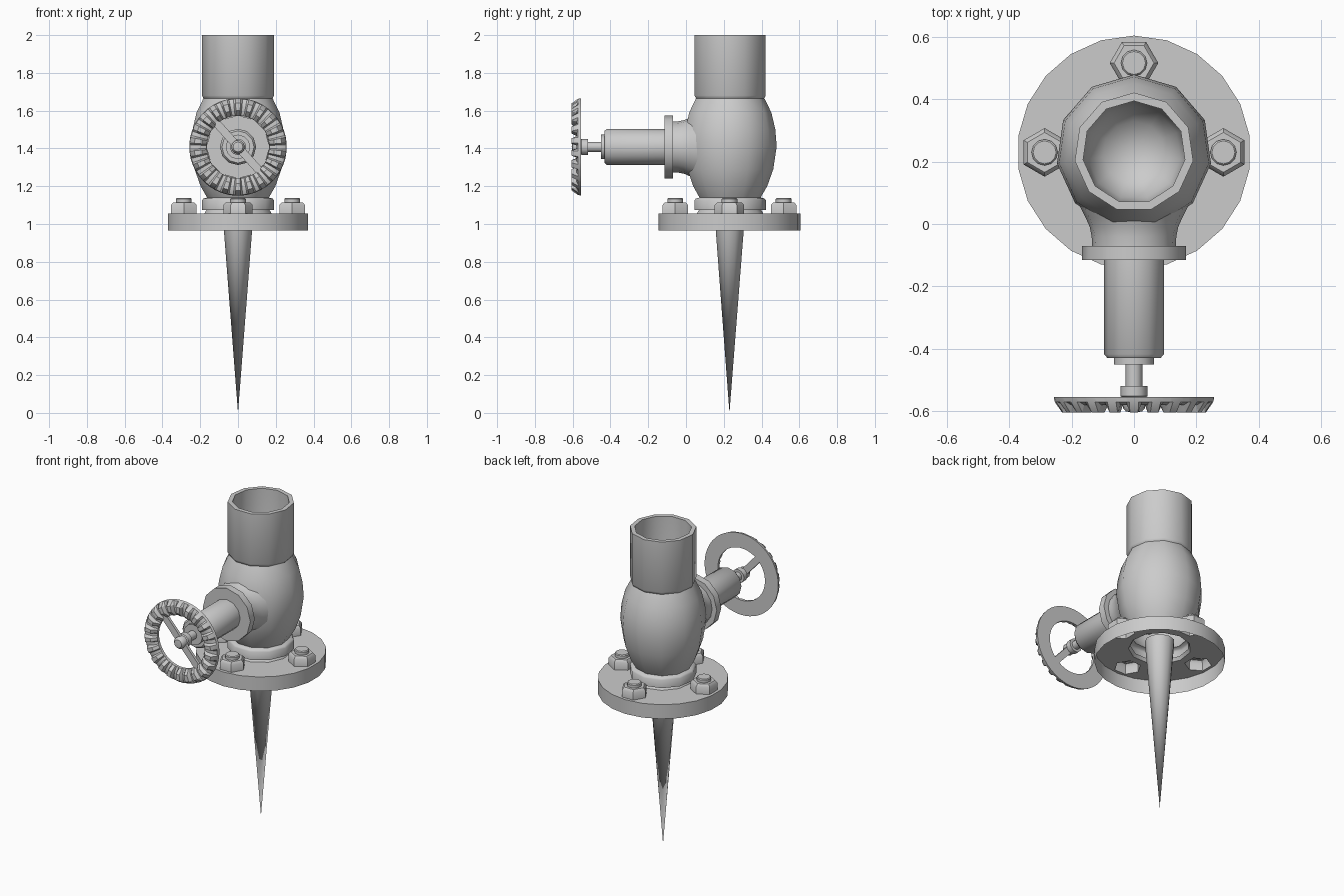
import bpy, bmesh
from math import sin, cos, pi, radians
from mathutils import Matrix, Vector

if "Cube" in bpy.data.objects:
    bpy.data.objects.remove(bpy.data.objects["Cube"])

CY, CZ = 0.23, 1.408   # vertical axis position, stem axis height


def finish(name, bm, angle=40):
    bmesh.ops.remove_doubles(bm, verts=bm.verts, dist=1e-5)
    bmesh.ops.recalc_face_normals(bm, faces=bm.faces)
    me = bpy.data.meshes.new(name)
    bm.to_mesh(me)
    bm.free()
    me.shade_smooth()
    me.set_sharp_from_angle(angle=radians(angle))
    ob = bpy.data.objects.new(name, me)
    bpy.context.collection.objects.link(ob)
    return ob


def bridge(bm, rings, wrap=False):
    n = len(rings[0])
    pairs = list(zip(rings, rings[1:])) + ([(rings[-1], rings[0])] if wrap else [])
    for a, b in pairs:
        for i in range(n):
            j = (i + 1) % n
            bm.faces.new((a[i], a[j], b[j], b[i]))


def lathe(name, profile, n, centre=(0, CY), along_y=False, turn=0.0):
    """Spin (radius, height) points round a vertical axis or round the stem axis."""
    bm = bmesh.new()
    rings = []
    for r, h in profile:
        ring = []
        for i in range(n):
            a = 2 * pi * i / n + turn
            u, v = r * sin(a), r * cos(a)
            p = (u, h, CZ + v) if along_y else (centre[0] + u, centre[1] + v, h)
            ring.append(bm.verts.new(p))
        rings.append(ring)
    bridge(bm, rings)
    return finish(name, bm)


# Valve body, neck ring and outlet pipe
lathe("valve_body", [(0.18, 1.055), (0.168, 1.075), (0.193, 1.075), (0.193, 1.125),
                     (0.185, 1.135), (0.165, 1.14), (0.2, 1.2), (0.232, 1.29),
                     (0.25, 1.41), (0.243, 1.5), (0.222, 1.59), (0.185, 1.665)], 11)
lathe("outlet_pipe", [(0.18, 1.66), (0.187, 1.67), (0.192, 1.68), (0.192, 2.0), (0.165, 2.0),
                      (0.165, 1.68), (0.15, 1.58), (0.1, 1.51), (0, 1.48)], 11)

# Base flange: open underneath, pierced by the body and the four nuts
bolts = [(0.287 * sin(k * pi / 2), CY + 0.287 * cos(k * pi / 2), k * pi / 2) for k in range(4)]
bm = bmesh.new()
top_edges = []


def loop(cx, cy, r, n, turn):
    vs = [bm.verts.new((cx + r * sin(2 * pi * i / n + turn), cy + r * cos(2 * pi * i / n + turn), 1.055))
          for i in range(n)]
    top_edges.extend(bm.edges.new((vs[i], vs[(i + 1) % n])) for i in range(n))
    return vs


outer = loop(0, CY, 0.375, 22, 0)
loop(0, CY, 0.18, 11, 0)
for x, y, a in bolts:
    loop(x, y, 0.078, 6, a + pi / 2)
bmesh.ops.triangle_fill(bm, use_beauty=True, edges=top_edges, normal=Vector((0, 0, 1)))
lower = [bm.verts.new((v.co.x, v.co.y, 0.965)) for v in outer]
bridge(bm, [lower, outer])
finish("base_flange", bm)

# Hex nuts with bolt ends
for k, (x, y, a) in enumerate(bolts):
    lathe(f"nut_{k}", [(0.078, 1.055), (0.078, 1.1), (0.064, 1.115), (0, 1.115)], 6, (x, y), turn=a + pi / 2)
    lathe(f"bolt_end_{k}", [(0.042, 1.11), (0.042, 1.132), (0.037, 1.137), (0, 1.137)], 12, (x, y))

# Ground spike
lathe("spike", [(0, 0.0), (0.086, 1.1), (0, 1.1)], 11)

# Side neck, collar, bonnet and stem
lathe("side_neck", [(0.134, -0.072), (0.136, -0.04), (0.142, -0.01), (0.155, 0.02), (0.175, 0.06)],
      16, along_y=True)
lathe("bonnet_collar", [(0, -0.07), (0.167, -0.07), (0.167, -0.115), (0, -0.115)], 12, along_y=True)
lathe("bonnet", [(0.096, -0.11), (0.096, -0.418), (0.085, -0.431), (0.065, -0.431),
                 (0.065, -0.451), (0, -0.451)], 12, along_y=True)
lathe("stem", [(0.027, -0.45), (0.027, -0.52), (0.043, -0.52), (0.043, -0.553), (0.036, -0.558),
               (0.036, -0.59), (0.026, -0.602), (0, -0.605)], 12, along_y=True)

# Hand wheel rim: flat back, ridged grip in front
bm = bmesh.new()
high = [(0.165, -0.555), (0.258, -0.555), (0.255, -0.572), (0.232, -0.605), (0.193, -0.605), (0.165, -0.575)]
low = [(0.165, -0.555), (0.258, -0.555), (0.254, -0.571), (0.232, -0.581), (0.193, -0.581), (0.166, -0.57)]
TEETH = 22
rings = []
for t in range(TEETH):
    for off, prof in ((-0.34, low), (-0.2, high), (0.2, high), (0.34, low)):
        a = 2 * pi * (t + off) / TEETH
        rings.append([bm.verts.new((r * sin(a), y, CZ + r * cos(a))) for r, y in prof])
bridge(bm, rings, wrap=True)
finish("wheel_rim", bm, 30)

# Single diagonal spoke
bm = bmesh.new()
bmesh.ops.create_cube(bm, size=1, matrix=Matrix.Translation((0, -0.566, CZ))
                      @ Matrix.Rotation(radians(48), 4, 'Y')
                      @ Matrix.Diagonal((0.35, 0.018, 0.042, 1)))
finish("wheel_spoke", bm)
